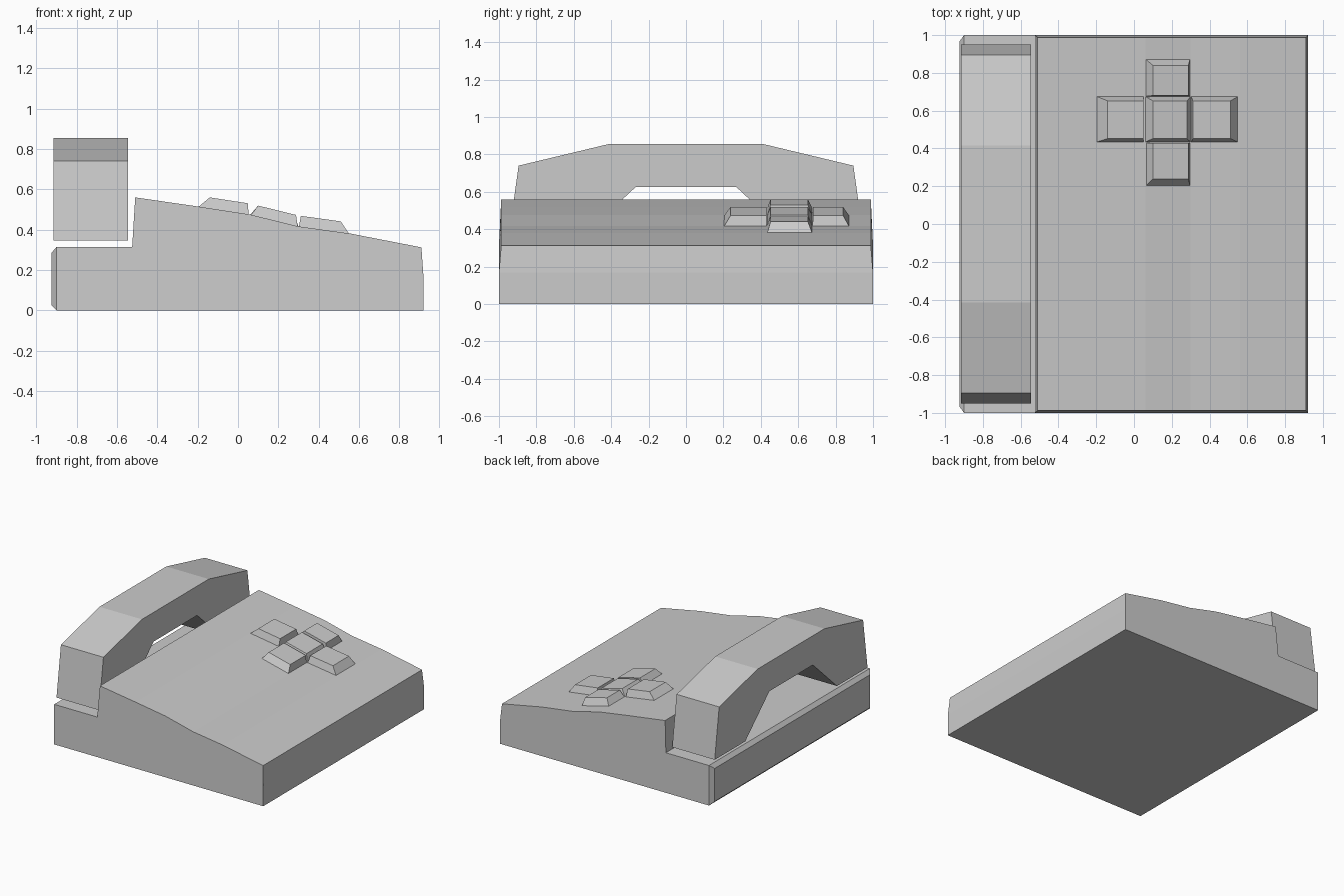
import bpy, bmesh
from mathutils import Vector

if "Cube" in bpy.data.objects:
    bpy.data.objects.remove(bpy.data.objects["Cube"])

# Sloping top of the base as (x, z)
SLOPE = [(-0.51, 0.56), (-0.2, 0.515), (0.06, 0.475), (0.3, 0.416), (0.56, 0.38), (0.91, 0.312)]


def surface(x):
    for (x0, z0), (x1, z1) in zip(SLOPE, SLOPE[1:]):
        if x <= x1:
            return z0 + (z1 - z0) * (x - x0) / (x1 - x0)
    return SLOPE[-1][1]


def finish(name, bm):
    bmesh.ops.recalc_face_normals(bm, faces=bm.faces[:])
    mesh = bpy.data.meshes.new(name)
    bm.to_mesh(mesh)
    bm.free()
    obj = bpy.data.objects.new(name, mesh)
    bpy.context.collection.objects.link(obj)
    return obj


def prism(points, direction):
    bm = bmesh.new()
    face = bm.faces.new([bm.verts.new(p) for p in points])
    ext = bmesh.ops.extrude_face_region(bm, geom=[face])
    verts = [g for g in ext["geom"] if isinstance(g, bmesh.types.BMVert)]
    bmesh.ops.translate(bm, verts=verts, vec=Vector(direction))
    return bm


# Base: wedge with a lower shelf for the handset
profile = [(-0.9, 0), (0.92, 0), (0.92, 0.17)] + SLOPE[::-1] + [(-0.525, 0.315), (-0.9, 0.315)]
bm = prism([(x, -1, z) for x, z in profile], (0, 2, 0))
for v in bm.verts:
    if (round(v.co.x, 3), round(v.co.z, 3)) in SLOPE:
        v.co.y *= 0.988
# Chamfered rim on the shelf's outer side
bm.normal_update()
side = min(bm.faces, key=lambda f: f.calc_center_median().x)
ext = bmesh.ops.extrude_face_region(bm, geom=[side])
for g in ext["geom"]:
    if isinstance(g, bmesh.types.BMVert):
        g.co = (-0.925, g.co.y * 0.965, 0.025 if g.co.z < 0.1 else 0.285)
bm.faces.remove(side)
finish("base", bm)

# Handset: arched symmetrical profile
half = [(0.27, 0.625), (0.57, 0.345), (0.955, 0.345), (0.895, 0.74), (0.415, 0.855)]
half[2] = (0.95, 0.345)
outline = half + [(-y, z) for y, z in half[::-1]]
finish("handset", prism([(-0.915, y, z) for y, z in outline], (0.37, 0, 0)))


# Keys: tapered blocks that follow the slope
def key(name, base, top):
    bm = bmesh.new()
    rings = []
    for (x0, x1, y0, y1), lift in ((base, -0.015), (top, 0.054)):
        rings.append([bm.verts.new((x, y, surface(x) + lift))
                      for x, y in ((x0, y0), (x1, y0), (x1, y1), (x0, y1))])
    low, high = rings
    bm.faces.new(low[::-1])
    bm.faces.new(high)
    for i in range(4):
        j = (i + 1) % 4
        bm.faces.new((low[i], low[j], high[j], high[i]))
    finish(name, bm)


key("key_left", (-0.21, 0.052, 0.43, 0.68), (-0.14, 0.05, 0.452, 0.652))
key("key_right", (0.3, 0.56, 0.43, 0.68), (0.312, 0.51, 0.452, 0.652))
key("key_middle", (0.05, 0.305, 0.43, 0.68), (0.1, 0.28, 0.452, 0.652))
key("key_front", (0.055, 0.298, 0.195, 0.43), (0.1, 0.288, 0.238, 0.43))
key("key_back", (0.052, 0.298, 0.675, 0.88), (0.1, 0.288, 0.68, 0.84))
